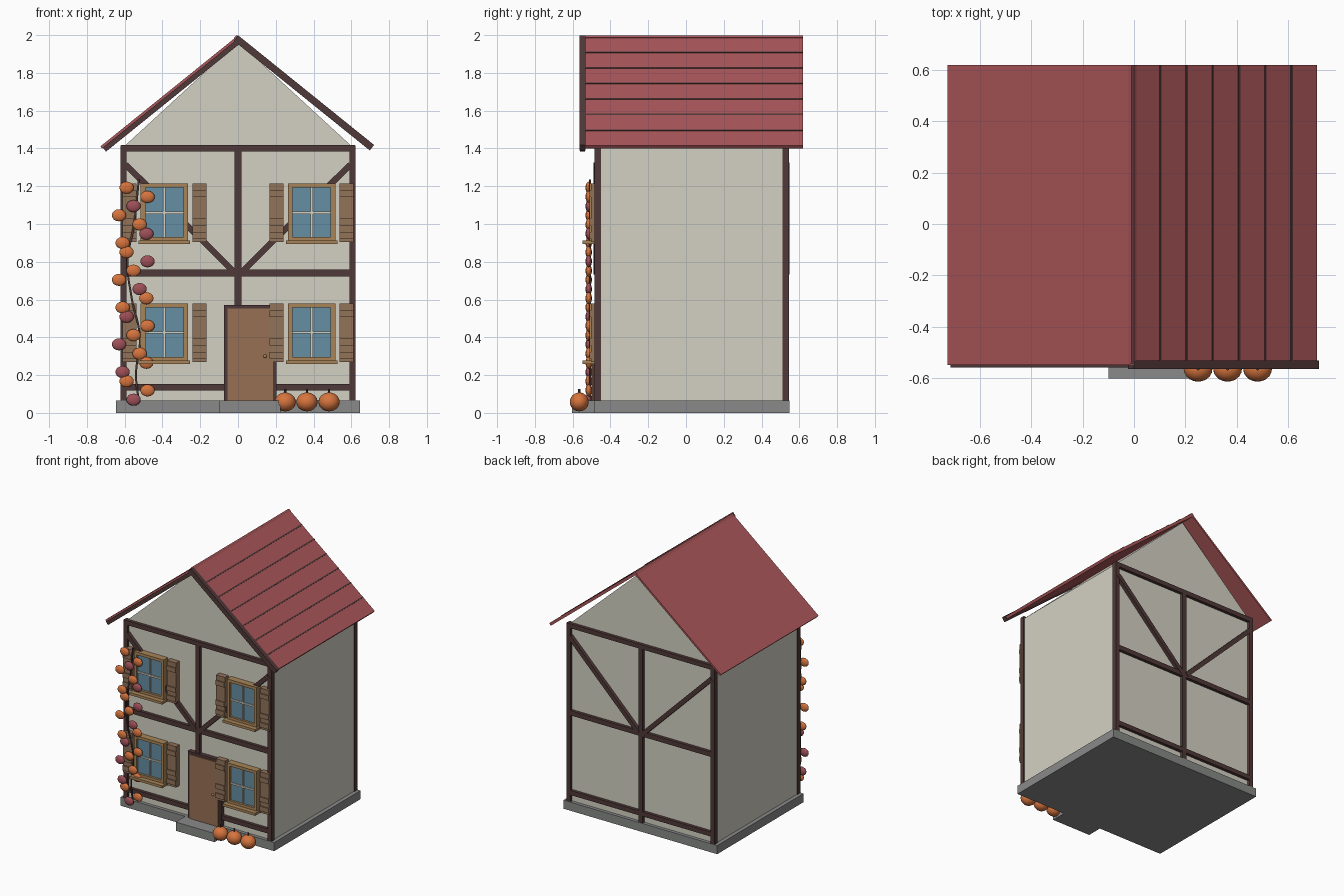
import bpy, math
from mathutils import Vector

if "Cube" in bpy.data.objects:
    bpy.data.objects.remove(bpy.data.objects["Cube"], do_unlink=True)


def material(name, *srgb):
    m = bpy.data.materials.new(name)
    col = [(c / 255 / 12.92 if c < 11 else ((c / 255 + 0.055) / 1.055) ** 2.4) for c in srgb] + [1]
    m.use_nodes = True
    m.diffuse_color = col
    m.node_tree.nodes["Principled BSDF"].inputs["Base Color"].default_value = col
    return m


plaster = material("plaster", 212, 209, 195)
tile = material("roof_red", 170, 86, 89)
timber = material("dark_timber", 80, 57, 56)
stone = material("stone_grey", 136, 138, 136)
trim = material("tan_trim", 168, 132, 88)
wood = material("shutter_brown", 146, 115, 90)
door_wood = material("door_brown", 152, 112, 84)
glass = material("window_blue", 102, 142, 163)
orange = material("pumpkin_orange", 214, 116, 62)
wine = material("wine_red", 158, 80, 88)


def prism(name, pts, y0, y1, mat):
    """Extrude an x-z outline from y0 to y1."""
    n = len(pts)
    verts = [(x, y, z) for y in (y0, y1) for x, z in pts]
    faces = [list(range(n)), list(range(2 * n - 1, n - 1, -1))]
    faces += [[i, i + n, (i + 1) % n + n, (i + 1) % n] for i in range(n)]
    area = sum(pts[i][0] * pts[(i + 1) % n][1] - pts[(i + 1) % n][0] * pts[i][1] for i in range(n))
    if area < 0:
        faces = [f[::-1] for f in faces]
    me = bpy.data.meshes.new(name)
    me.from_pydata(verts, [], faces)
    me.materials.append(mat)
    ob = bpy.data.objects.new(name, me)
    bpy.context.collection.objects.link(ob)
    return ob


def box(name, x0, x1, y0, y1, z0, z1, mat):
    return prism(name, [(x0, z0), (x1, z0), (x1, z1), (x0, z1)], y0, y1, mat)


def bar(name, a, b, width, y0, y1, mat):
    """A straight beam between two x-z points."""
    a, b = Vector(a), Vector(b)
    d = (b - a).normalized() * width / 2
    n = Vector((-d.y, d.x))
    return prism(name, [a - n, b - n, b + n, a + n], y0, y1, mat)


def ball(name, loc, scale, mat, seg=16):
    bpy.ops.mesh.primitive_uv_sphere_add(segments=seg, ring_count=seg // 2 + 2, radius=1, location=loc)
    ob = bpy.context.object
    ob.name, ob.scale = name, scale
    ob.data.materials.append(mat)
    bpy.ops.object.shade_smooth()
    return ob


# Base, doorstep and walls with gables
box("stone_base", -0.645, 0.645, -0.487, 0.547, 0, 0.065, stone)
box("doorstep", -0.1, 0.225, -0.603, -0.48, 0, 0.066, stone)
W = 0.615
prism("walls", [(-W, 0.06), (W, 0.06), (W, 1.4), (0, 1.965), (-W, 1.4)], -0.462, 0.522, plaster)

# Timber framing on the front and the back
for face, y0, y1, out in (("front", -0.485, -0.45, -0.004), ("back", 0.51, 0.545, 0.004)):
    for name, z, h in (("low_beam", 0.135, 0.034), ("middle_beam", 0.74, 0.036), ("top_beam", 1.4, 0.034)):
        box(f"{face}_{name}", -0.62, 0.62, y0, y1, z - h / 2, z + h / 2, timber)
    box(face + "_centre_post", -0.018, 0.018, y0, y1, 0.56 if face == "front" else 0.06, 1.4, timber)
    for s in (-1, 1):
        box(face + "_corner_post", s * 0.605 - 0.016, s * 0.605 + 0.016, y0, y1, 0.06, 1.415, timber)
        bar(face + "_brace", (s * 0.595, 1.315), (s * 0.02, 0.745), 0.032, y0 + out, y1 + out, timber)


# Roof
def slope(name, side, s0, s1, t0, t1, y0, y1, mat):
    """A slab on one roof slope: s runs down from the ridge, t is the height off the slope."""
    d, n = Vector((side * 0.7785, -0.6276)), Vector((side * 0.6276, 0.7785))
    top = Vector((0, 1.998))
    pts = [top + d * s + n * t for s, t in ((s0, t0), (s1, t0), (s1, t1), (s0, t1))]
    return prism(name, pts, y0, y1, mat)


slope("left_roof", -1, 0, 0.935, -0.014, 0, -0.55, 0.62, tile)
slope("left_bargeboard", -1, 0.01, 0.93, -0.04, -0.013, -0.56, -0.535, timber)
slope("right_roof", 1, -0.008, 0.92, -0.026, -0.005, -0.545, 0.62, tile)
slope("right_bargeboard", 1, 0, 0.925, -0.036, 0.001, -0.565, -0.532, timber)
for i in range(1, 7):
    s = i * 0.1315
    slope("roof_groove", 1, s, s + 0.009, -0.006, -0.002, -0.535, 0.62, timber)

# Door
box("door_frame", -0.075, 0.205, -0.494, -0.45, 0.065, 0.57, timber)
box("door", -0.055, 0.185, -0.501, -0.46, 0.066, 0.552, door_wood)
ball("door_knob", (0.143, -0.505, 0.3), (0.009,) * 3, trim, 10)


# Windows and shutters
def window(cx, z0):
    z1, y = z0 + 0.305, -0.46
    box("window_glass", cx - 0.11, cx + 0.11, -0.495, y, z0 + 0.01, z1 - 0.01, glass)
    for s in (-1, 1):
        e = cx + s * 0.113
        box("window_jamb", e - 0.012, e + 0.012, -0.512, y, z0, z1, trim)
        c = cx + s * 0.185
        box("shutter", c - 0.037, c + 0.037, -0.503, y, z0 - 0.005, z1, wood)
        for h in (0.03, 0.1, 0.25):
            box("shutter_batten", c - 0.037, c + 0.037, -0.511, -0.5, z0 + h - 0.018, z0 + h + 0.018, wood)
    for z in (z0, z1 - 0.022):
        box("window_rail", cx - 0.125, cx + 0.125, -0.512, y, z, z + 0.022, trim)
    box("window_sill", cx - 0.137, cx + 0.137, -0.547, y, z0 - 0.016, z0 + 0.003, trim)
    box("upright_glazing_bar", cx - 0.006, cx + 0.006, -0.503, -0.49, z0 + 0.02, z1 - 0.02, plaster)
    box("level_glazing_bar", cx - 0.102, cx + 0.102, -0.503, -0.49, z0 + 0.144, z0 + 0.156, plaster)


for cx in (-0.39, 0.39):
    for z0 in (0.275, 0.91):
        window(cx, z0)

# Climbing vine with round leaves
cu = bpy.data.curves.new("vine_stem", "CURVE")
cu.dimensions, cu.bevel_depth, cu.bevel_resolution = "3D", 0.006, 1
path = [(-0.525, 0.06), (-0.54, 0.2), (-0.52, 0.4), (-0.565, 0.62), (-0.585, 0.8), (-0.55, 1.0), (-0.525, 1.235)]
sp = cu.splines.new("BEZIER")
sp.bezier_points.add(len(path) - 1)
for p, (x, z) in zip(sp.bezier_points, path):
    p.co = (x, -0.508, z)
    p.handle_left_type = p.handle_right_type = "AUTO"
cu.materials.append(timber)
bpy.context.collection.objects.link(bpy.data.objects.new("vine_stem", cu))

leaf_x = [-0.553, -0.479, -0.59, -0.611, -0.485, -0.521, -0.63]
for i in range(24):
    loc = (leaf_x[i % 7], -0.515, 0.07 + i * 0.0488)
    ball("vine_leaf", loc, (0.038, 0.017, 0.032), orange if i % 3 else wine, 12)

# Pumpkins beside the step
for x in (0.25, 0.365, 0.482):
    ball("pumpkin", (x, -0.565, 0.058), (0.056, 0.05, 0.05), orange, 20)
    bpy.ops.mesh.primitive_cylinder_add(vertices=8, radius=0.006, depth=0.03, location=(x, -0.565, 0.112))
    bpy.context.object.name = "pumpkin_stalk"
    bpy.context.object.data.materials.append(timber)
